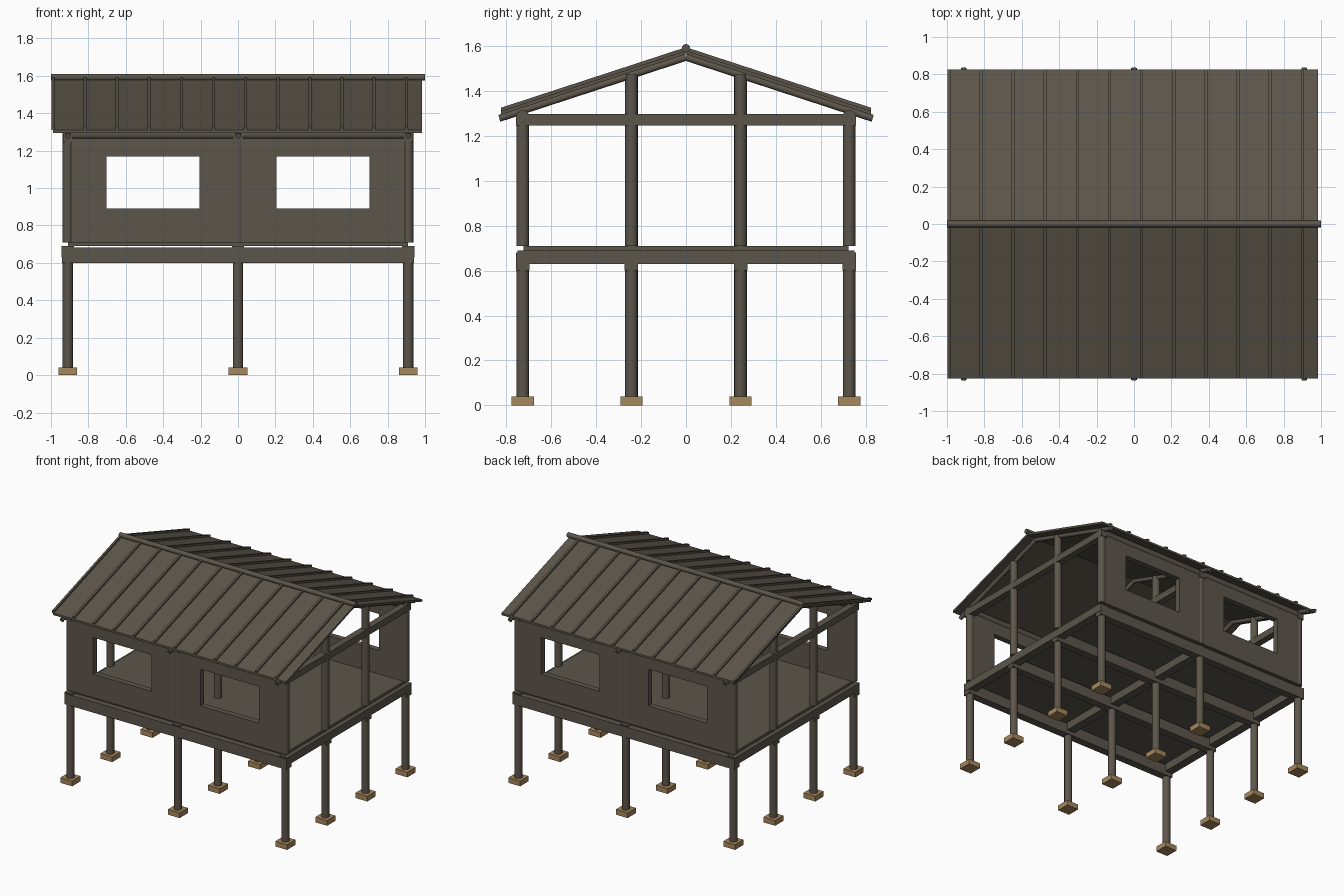
import bpy, math
from mathutils import Vector

if "Cube" in bpy.data.objects:
    bpy.data.objects.remove(bpy.data.objects["Cube"])


def material(name, rgb):
    m = bpy.data.materials.new(name)
    m.diffuse_color = (*rgb, 1)
    m.use_nodes = True
    m.node_tree.nodes["Principled BSDF"].inputs["Base Color"].default_value = m.diffuse_color
    return m


TIMBER = material("weathered timber", (0.107, 0.092, 0.070))
STONE = material("tan footing", (0.38, 0.245, 0.110))


def box(name, x, y, z, mat=TIMBER):
    """Box from (min, max) ranges."""
    c = [(r[0] + r[1]) / 2 for r in (x, y, z)]
    bpy.ops.mesh.primitive_cube_add(size=1, location=c)
    o = bpy.context.object
    o.name = name
    o.scale = [r[1] - r[0] for r in (x, y, z)]
    bpy.ops.object.transform_apply(location=False, rotation=False, scale=True)
    o.data.materials.append(mat)
    return o


def pole(name, a, b, r, sides=16):
    """Round log from point a to point b."""
    a, b = Vector(a), Vector(b)
    d = b - a
    bpy.ops.mesh.primitive_cylinder_add(
        vertices=sides, radius=r, depth=d.length, location=(a + b) / 2,
        rotation=d.to_track_quat('Z', 'Y').to_euler())
    o = bpy.context.object
    o.name = name
    o.data.materials.append(TIMBER)
    bpy.ops.object.shade_smooth_by_angle(angle=math.radians(40))
    return o


def prism(name, profile, x):
    """Extrude a (y, z) profile along the x range."""
    n = len(profile)
    v = [(xx, y, z) for xx in x for y, z in profile]
    f = [tuple(reversed(range(n))), tuple(range(n, 2 * n))]
    f += [(i, (i + 1) % n, n + (i + 1) % n, n + i) for i in range(n)]
    me = bpy.data.meshes.new(name)
    me.from_pydata(v, [], f)
    o = bpy.data.objects.new(name, me)
    bpy.context.collection.objects.link(o)
    me.materials.append(TIMBER)
    return o


XS = (-0.91, 0.0, 0.91)
YS = (-0.727, -0.243, 0.243, 0.727)
EAVE, EAVE_Z, SLOPE = 0.825, 1.295, 0.327


def roof_z(y):
    return EAVE_Z + (EAVE - abs(y)) * SLOPE


# Footings, stilts and upper posts
for x in XS:
    for y in YS:
        box("footing", (x - .05, x + .05), (y - .05, y + .05), (0, .04), STONE)
        pole("stilt", (x, y, .04), (x, y, .66), .028)
        top = 1.28 if abs(y) > .5 else 1.475
        pole("upper_post", (x, y, .71), (x, y, top), .028)

# Floor frame and deck
for y in YS:
    box("long_floor_beam", (-.94, .94), (y - .03, y + .03), (.60, .682))
for x in XS:
    box("cross_floor_beam", (x - .033, x + .033), (-.752, .752), (.63, .69))
box("floor_deck", (-.91, .91), (-.725, .725), (.69, .71))

# Long walls: each bay is four panels framing an open window
for side in (-1, 1):
    y = (side * .727 - .022, side * .727 + .022)
    for s in (-1, 1):
        def span(a, b):
            return tuple(sorted((s * a, s * b)))
        box("wall_inner_panel", span(.01, .207), y, (.71, 1.265))
        box("wall_outer_panel", span(.702, .90), y, (.71, 1.265))
        box("wall_sill_panel", span(.207, .702), y, (.71, .89))
        box("wall_head_panel", span(.207, .702), y, (1.17, 1.265))
    # Wall plate log carrying the rafters
    pole("wall_plate", (-.935, side * .727, 1.288), (.935, side * .727, 1.288), .028)

# Tie beams and rafters
for x in XS:
    box("tie_beam", (x - .026, x + .026), (-.757, .757), (1.247, 1.298))
    for s in (-1, 1):
        pole("rafter", (x, 0, roof_z(0) - .014), (x, s * .832, roof_z(.832) - .014), .0155)

# Roof sheets, standing ribs and ridge pole
for s in (-1, 1):
    def layer(z0, z1, flip=s):
        p = [(0, roof_z(0) + z0), (s * EAVE, EAVE_Z + z0),
             (s * EAVE, EAVE_Z + z1), (0, roof_z(0) + z1)]
        return p if flip > 0 else p[::-1]
    prism("roof_sheet", layer(0, .016), (-.99, .985))
    for i in range(12):
        x = -.99 + i * .1718
        prism("roof_rib", layer(.015, .031), (x - .008, x + .008))
pole("ridge_pole", (-1, 0, 1.592), (1, 0, 1.592), .018)
